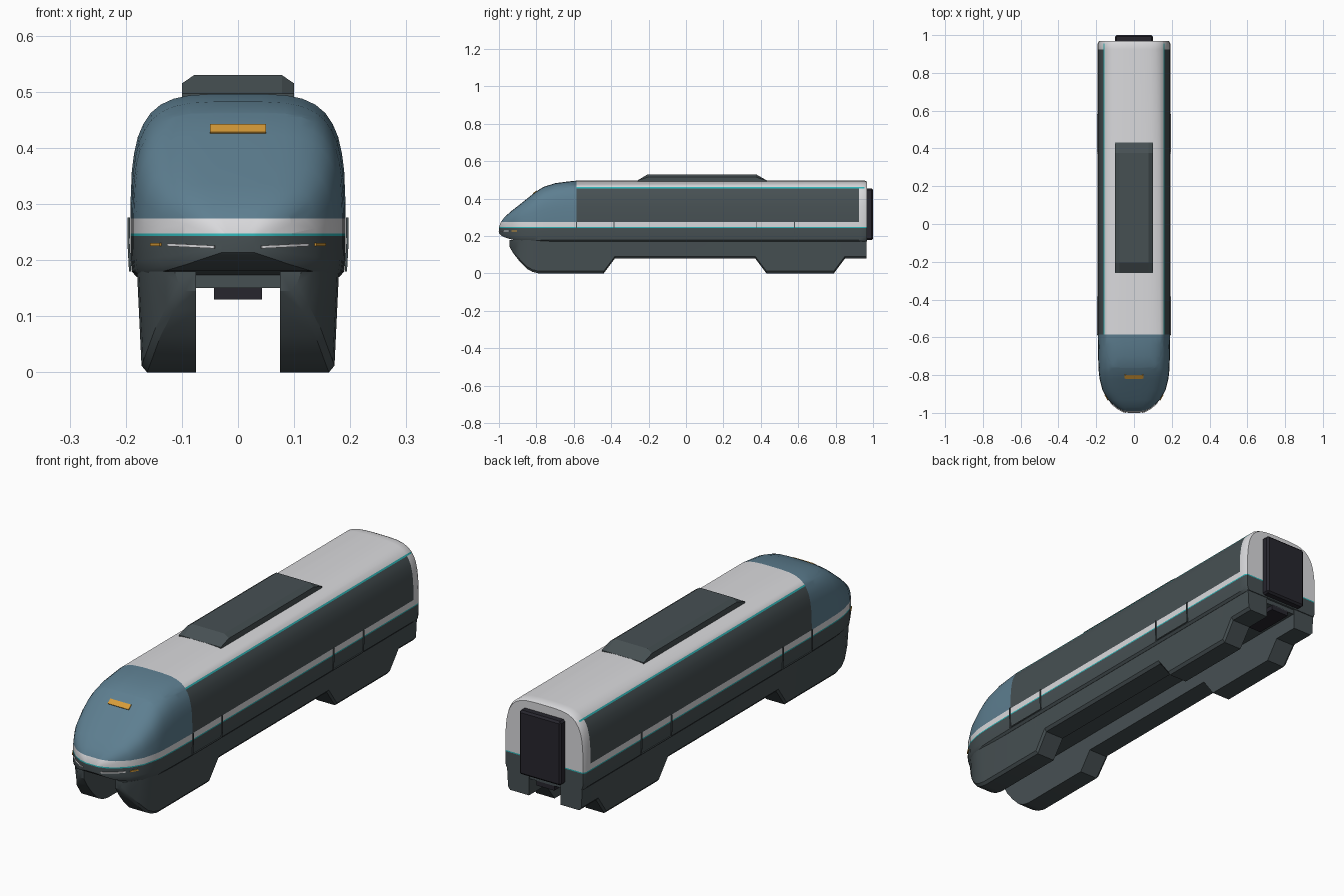
import bpy, bmesh
from mathutils import Vector
from mathutils.bvhtree import BVHTree

if "Cube" in bpy.data.objects:
    bpy.data.objects.remove(bpy.data.objects["Cube"])

def material(name, rgb):
    m = bpy.data.materials.new(name)
    m.diffuse_color = (*rgb, 1)
    m.use_nodes = True
    m.node_tree.nodes["Principled BSDF"].inputs["Base Color"].default_value = m.diffuse_color
    return m

DARK = material("dark grey", (0.062, 0.08, 0.086))
WHITE = material("white", (0.70, 0.70, 0.72))
BLUE = material("steel blue", (0.11, 0.21, 0.28))
TEAL = material("teal", (0.03, 0.46, 0.47))
BLACK = material("rubber black", (0.02, 0.019, 0.027))
AMBER = material("amber", (0.68, 0.33, 0.04))

def finish(name, bm, mats, smooth=None):
    bmesh.ops.recalc_face_normals(bm, faces=bm.faces)
    me = bpy.data.meshes.new(name)
    bm.to_mesh(me)
    bm.free()
    for m in mats:
        me.materials.append(m)
    ob = bpy.data.objects.new(name, me)
    bpy.context.collection.objects.link(ob)
    if smooth:
        bpy.ops.object.select_all(action='DESELECT')
        ob.select_set(True)
        bpy.context.view_layer.objects.active = ob
        bpy.ops.object.shade_smooth_by_angle(angle=smooth)
    return ob

def loft(rings):
    """Skin a list of closed rings and cap both ends."""
    bm = bmesh.new()
    vs = [[bm.verts.new(p) for p in r] for r in rings]
    n = len(vs[0])
    for a, b in zip(vs, vs[1:]):
        for i in range(n):
            bm.faces.new((a[i], a[(i + 1) % n], b[(i + 1) % n], b[i]))
    bm.faces.new(vs[0])
    bm.faces.new(vs[-1])
    return bm

# Body shell: rounded section swept along y, shrinking into the nose
BELT = 0.23
UPPER = [(1, 0), (0.999, 0.25), (0.986, 0.48), (0.965, 0.6), (0.93, 0.71), (0.88, 0.795),
         (0.81, 0.87), (0.72, 0.925), (0.6, 0.965), (0.45, 0.988), (0.22, 0.998)]
LOWER = [(0.94, 1), (0.985, 0.84), (0.997, 0.5)]

def body_ring(y, w, top, bot):
    half = [(u * w, BELT - v * (BELT - bot)) for u, v in LOWER]
    half += [(u * w, BELT + v * (top - BELT)) for u, v in UPPER]
    pts = half + [(-x, z) for x, z in reversed(half)]
    return [(x, y, z) for x, z in pts]

stations = [(-1.0, 0.03, 0.25, 0.214), (-0.99, 0.062, 0.275, 0.204), (-0.97, 0.096, 0.302, 0.193),
            (-0.93, 0.138, 0.337, 0.181), (-0.88, 0.167, 0.376, 0.174), (-0.82, 0.182, 0.424, 0.17),
            (-0.79, 0.186, 0.446, 0.17), (-0.76, 0.188, 0.464, 0.17), (-0.70, 0.19, 0.483, 0.17),
            (-0.64, 0.191, 0.491, 0.17), (-0.585, 0.192, 0.497, 0.17), (0.955, 0.192, 0.497, 0.17),
            (0.968, 0.186, 0.491, 0.172)]
bm = loft([body_ring(*s) for s in stations])

# Cut the paint boundaries into the shell
for axis, values in (((0, 0, 1), (0.243, 0.248, 0.274, 0.455, 0.461)), ((0, 1, 0), (-0.585, 0.925))):
    for v in values:
        bmesh.ops.bisect_plane(bm, geom=bm.verts[:] + bm.edges[:] + bm.faces[:],
                               plane_co=Vector(axis) * v, plane_no=axis)
for f in bm.faces:
    c = f.calc_center_median()
    if c.z < 0.243:
        k = 0
    elif c.z < 0.248:
        k = 3
    elif c.z < 0.274:
        k = 1
    elif c.y < -0.585:
        k = 2
    elif 0.455 < c.z < 0.461 and c.y < 0.96:
        k = 3
    elif c.z < 0.455 and c.y < 0.925:
        k = 0
    else:
        k = 1
    f.material_index = k
shell = BVHTree.FromBMesh(bm)
finish("body_shell", bm, [DARK, WHITE, BLUE, TEAL], 0.6)

def decal(name, a0, a1, z0, z1, mat, side=0, tilt=0.0, n=10):
    """Thin plate laid on the shell: side 0 faces front, +1 / -1 faces that x side."""
    bm = bmesh.new()
    rows = []
    for j in range(3):
        row = []
        for i in range(n + 1):
            a = a0 + (a1 - a0) * i / n
            z = z0 + (z1 - z0) * j / 2 + tilt * i / n
            d = Vector((-side, 0, 0)) if side else Vector((0, 1, 0))
            start = Vector((2 * side, a, z)) if side else Vector((a, -2, z))
            hit = shell.ray_cast(start, d)[0]
            row.append(bm.verts.new(hit - d * 0.003))
        rows.append(row)
    for r, s in zip(rows, rows[1:]):
        for i in range(n):
            bm.faces.new((r[i], r[i + 1], s[i + 1], s[i]))
    ob = finish(name, bm, [mat])
    ob.modifiers.new("thickness", 'SOLIDIFY').thickness = 0.004
    ob.modifiers["thickness"].offset = 0

# Lamps on the nose
decal("destination_lamp", -0.05, 0.05, 0.427, 0.441, AMBER)
for s, tag in ((-1, "left"), (1, "right")):
    decal("headlamp_" + tag, s * 0.042, s * 0.125, 0.221, 0.226, WHITE, tilt=0.004)
    decal("marker_lamp_" + tag, s * 0.138, s * 0.155, 0.225, 0.231, AMBER)
    # Door seams and sills
    for y in (-0.585, -0.385, 0.375, 0.58):
        decal("door_seam_" + tag, y - 0.002, y + 0.002, 0.182, 0.276, DARK, side=s, n=1)
    for y in (-0.485, 0.4775):
        decal("door_sill_" + tag, y - 0.1, y + 0.1, 0.18, 0.184, DARK, side=s, n=1)

# Side skirts straddling the beam: (y, bottom z, outer x)
skirt = [(-0.945, 0.145, 0.105), (-0.925, 0.11, 0.125), (-0.89, 0.065, 0.148), (-0.85, 0.024, 0.163),
         (-0.82, 0.008, 0.169), (-0.785, 0, 0.172), (-0.44, 0, 0.172), (-0.38, 0.08, 0.175),
         (0.37, 0.08, 0.175), (0.43, 0, 0.172), (0.79, 0, 0.172), (0.85, 0.08, 0.175),
         (0.965, 0.08, 0.175)]
for s, tag in ((-1, "left"), (1, "right")):
    rings = []
    for y, z, x in skirt:
        rings.append([(s * px, y, pz) for px, pz in
                      ((0.075, z), (x - 0.01, z), (x, z + 0.012), (min(x + 0.008, 0.18), 0.18), (0.075, 0.18))])
    finish("skirt_" + tag, loft(rings), [DARK], 0.5)

def box(name, x, y0, y1, z0, z1, mat, bevel=0.0):
    bm = loft([[(-x, y, z0), (x, y, z0), (x, y, z1), (-x, y, z1)] for y in (y0, y1)])
    if bevel:
        bmesh.ops.bevel(bm, geom=bm.edges[:], offset=bevel, segments=1, affect='EDGES')
    finish(name, bm, [mat])

# Underside, coupler and end gangway
box("underframe", 0.08, -0.88, 0.96, 0.15, 0.18, DARK)
box("coupler", 0.043, 0.78, 0.96, 0.13, 0.155, BLACK)
box("gangway", 0.1, 0.95, 1.0, 0.178, 0.455, BLACK, 0.008)

# Roof equipment pod with sloped ends and chamfered shoulders
def pod_ring(y, z):
    return [(-0.1, y, 0.485), (0.1, y, 0.485), (0.1, y, min(z, 0.515)), (0.078, y, z),
            (-0.078, y, z), (-0.1, y, min(z, 0.515))]

finish("roof_pod", loft([pod_ring(-0.26, 0.497), pod_ring(-0.205, 0.53),
                         pod_ring(0.375, 0.53), pod_ring(0.432, 0.497)]), [DARK])
